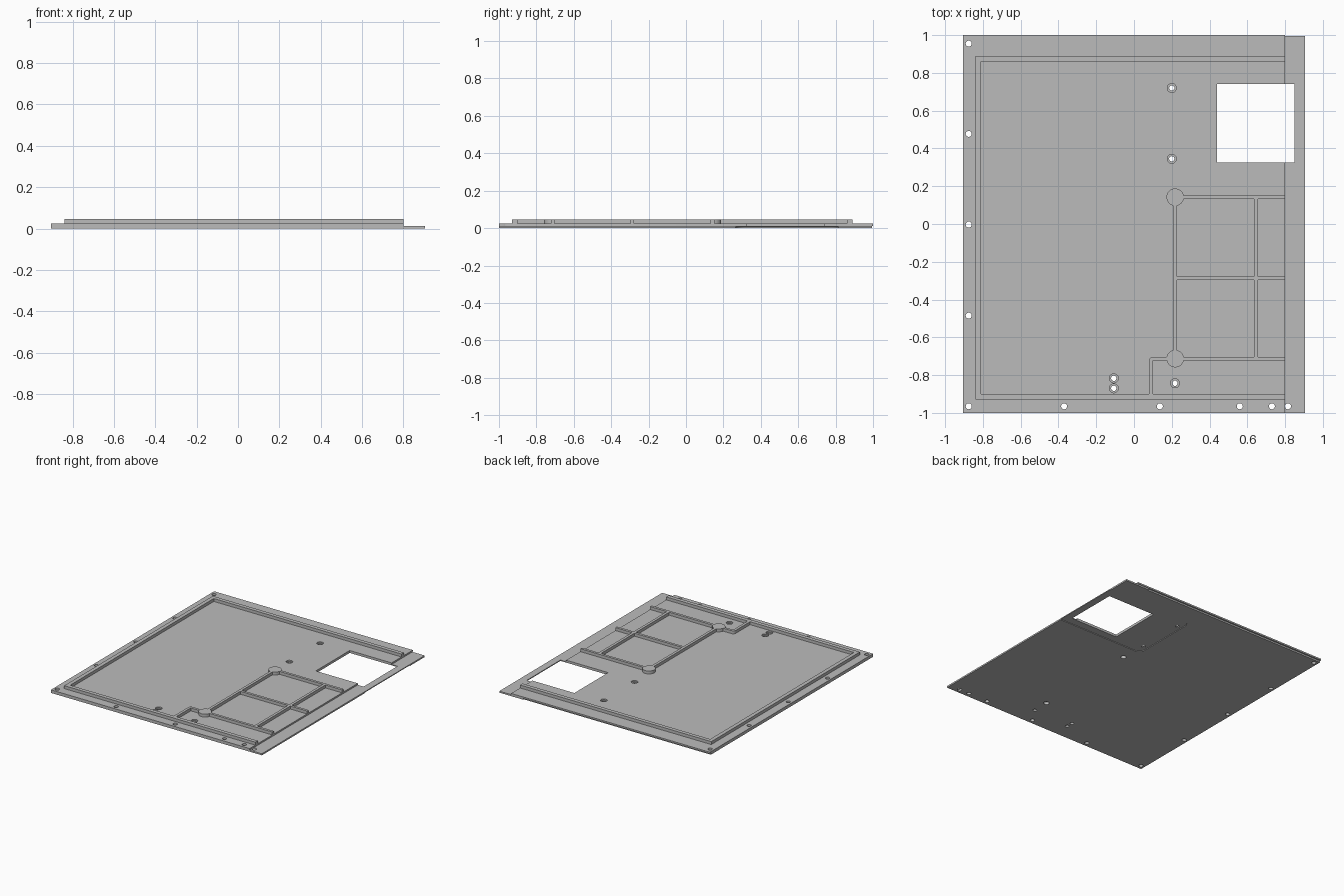
import bpy, bmesh, math

if "Cube" in bpy.data.objects:
    bpy.data.objects.remove(bpy.data.objects["Cube"])

grey = bpy.data.materials.new("panel grey")
grey.use_nodes = True
colour = (0.5, 0.5, 0.5, 1)
grey.diffuse_color = colour
grey.node_tree.nodes["Principled BSDF"].inputs["Base Color"].default_value = colour

MID, TOP, RIB = 0.012, 0.024, 0.047   # lap step, panel face, rib tops


def prism(name, outline, z0, z1):
    """Extrude a closed xy outline between two heights."""
    bm = bmesh.new()
    face = bm.faces.new([bm.verts.new((x, y, z0)) for x, y in outline])
    up = bmesh.ops.extrude_face_region(bm, geom=[face])["geom"]
    bmesh.ops.translate(bm, vec=(0, 0, z1 - z0),
                        verts=[v for v in up if isinstance(v, bmesh.types.BMVert)])
    bmesh.ops.recalc_face_normals(bm, faces=bm.faces)
    mesh = bpy.data.meshes.new(name)
    bm.to_mesh(mesh)
    bm.free()
    mesh.materials.append(grey)
    ob = bpy.data.objects.new(name, mesh)
    bpy.context.collection.objects.link(ob)
    return ob


def rect(x0, x1, y0, y1):
    return [(x0, y0), (x1, y0), (x1, y1), (x0, y1)]


def arc(x, y, r, start=0, sweep=360, n=24):
    count = n if sweep == 360 else n + 1
    return [(x + r * math.cos(math.radians(start + sweep * i / n)),
             y + r * math.sin(math.radians(start + sweep * i / n))) for i in range(count)]


def combine(ob, parts, operation):
    """Boolean each part into ob, then remove the part."""
    for part in parts:
        mod = ob.modifiers.new(operation.lower(), 'BOOLEAN')
        mod.operation, mod.solver, mod.object = operation, 'EXACT', part
        bpy.context.view_layer.objects.active = ob
        bpy.ops.object.modifier_apply(modifier=mod.name)
        bpy.data.objects.remove(part)


# Panel with a lower lap along its left side and an overhang along the back
panel = prism("panel", rect(-0.905, 0.80, -1, 1), 0, TOP)
combine(panel, [prism("back_lap_cut", rect(-1, 0.9, 0.988, 1.1), -0.1, MID)], 'DIFFERENCE')
combine(panel, [prism("side_lap", rect(0.7, 0.905, -1, 0.995), 0, MID)], 'UNION')

# Shallow rounded recess underneath, and the window through it
x0, y0, y1, r = 0.165, 0.265, 0.815, 0.05
recess = [(1, y0), (1, y1)] + arc(x0 + r, y1 - r, r, 90, 90, 6) + arc(x0 + r, y0 + r, r, 180, 90, 6)
cuts = [prism("recess_cut", recess, -0.1, 0.005),
        prism("window_cut", rect(0.44, 0.85, 0.325, 0.74), -0.1, 0.1)]

# Fixing holes along the right and front edges
fixings = [(-0.875, y) for y in (0.955, 0.477, -0.003, -0.485)]
fixings += [(x, -0.965) for x in (-0.875, -0.37, 0.137, 0.56, 0.73, 0.815)]
cuts += [prism("fixing_cut", arc(x, y, 0.016), -0.1, 0.1) for x, y in fixings]

# Counterbored screw holes
for x, y in [(0.2, 0.72), (0.2, 0.345), (-0.107, -0.817), (-0.107, -0.87), (0.217, -0.843)]:
    cuts.append(prism("counterbore_cut", arc(x, y, 0.024), 0.014, 0.1))
    cuts.append(prism("screw_cut", arc(x, y, 0.014), -0.1, 0.1))

# Blind holes below the bosses
bosses = [(0.218, 0.142), (0.218, -0.713)]
cuts += [prism("blind_cut", arc(x, y, 0.02), -0.1, 0.02) for x, y in bosses]
combine(panel, cuts, 'DIFFERENCE')

# Raised rim, open on the left side
prism("rim", [(0.8, -0.93), (-0.84, -0.93), (-0.84, 0.89), (0.8, 0.89),
              (0.8, 0.86), (-0.81, 0.86), (-0.81, -0.90), (0.8, -0.90)], TOP, RIB)

# Rib grid with round bosses, merged into one piece
ribs = prism("ribs", rect(0.207, 0.228, -0.713, 0.142), TOP, RIB)
parts = [prism("rib", rect(0.218, 0.8, y - 0.01, y + 0.01), TOP, RIB) for y in (0.142, -0.287)]
parts.append(prism("cross_rib", rect(0.636, 0.657, -0.713, 0.142), TOP, RIB))
elbow = [(0.08, -0.9), (0.101, -0.9), (0.101, -0.723), (0.8, -0.723), (0.8, -0.703)]
elbow += arc(0.1, -0.723, 0.02, 90, 90, 5)
parts.append(prism("elbow_rib", elbow, TOP, RIB))
parts += [prism("boss", arc(x, y, 0.046, n=32), TOP, RIB) for x, y in bosses]
combine(ribs, parts, 'UNION')

# Smooth round walls, sharp edges
bpy.ops.object.select_all(action='DESELECT')
for ob in (panel, ribs):
    ob.select_set(True)
bpy.context.view_layer.objects.active = panel
bpy.ops.object.shade_smooth_by_angle(angle=math.radians(30))
